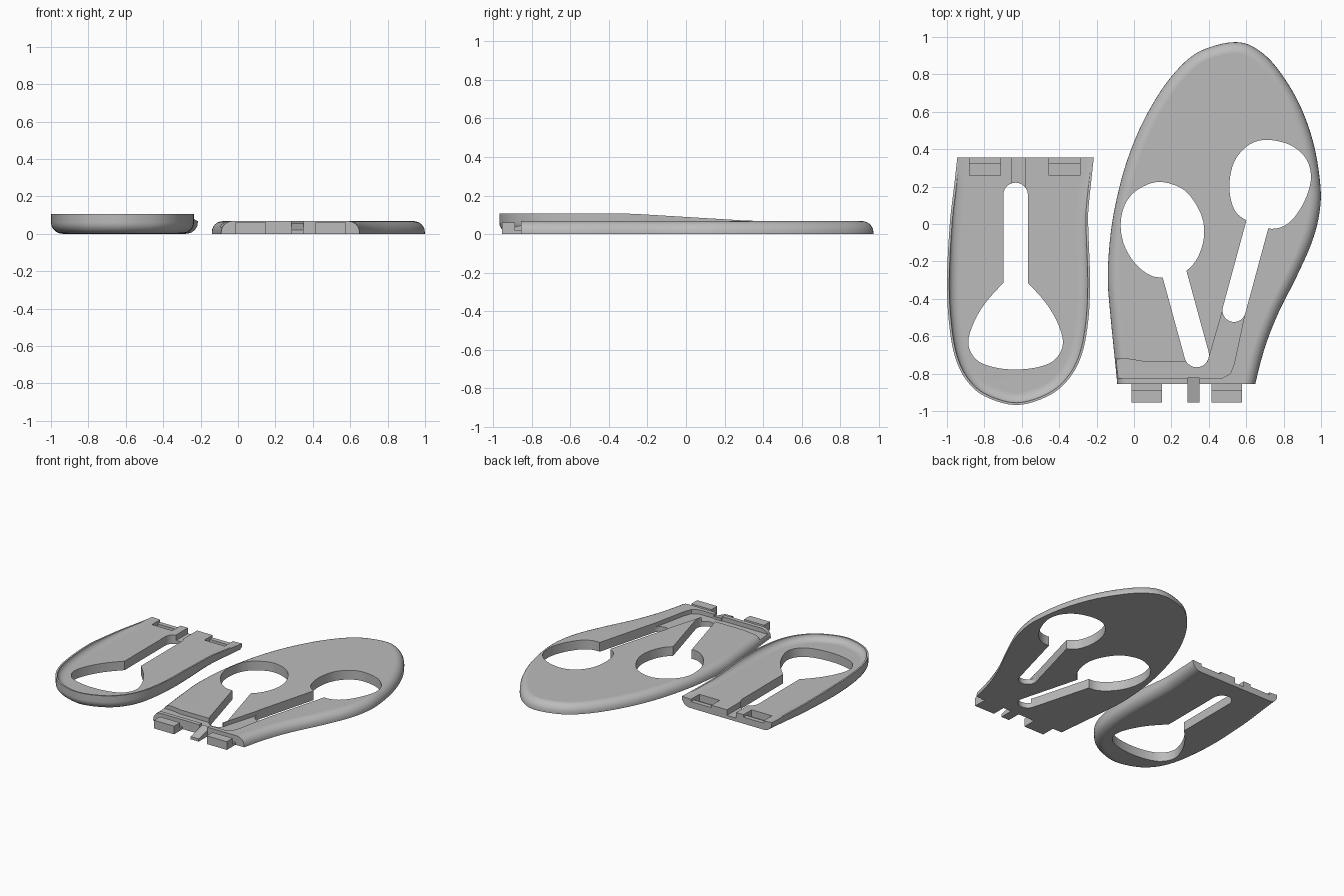
import bpy, bmesh
from math import sin, cos, pi, atan2
from mathutils import Vector

if "Cube" in bpy.data.objects:
    bpy.data.objects.remove(bpy.data.objects["Cube"], do_unlink=True)

grey = bpy.data.materials.new("plain grey")
grey.use_nodes = True
colour = (0.5, 0.5, 0.5, 1)
grey.diffuse_color = colour
grey.node_tree.nodes["Principled BSDF"].inputs["Base Color"].default_value = colour


def spline(points, closed=False, steps=5):
    """Smooth curve through the given points."""
    pts = [Vector(p) for p in points]
    n = len(pts)
    pick = (lambda i: pts[i % n]) if closed else (lambda i: pts[max(0, min(n - 1, i))])
    out = []
    for i in range(n if closed else n - 1):
        a, b, c, d = (pick(i + k) for k in (-1, 0, 1, 2))
        for s in range(steps):
            t = s / steps
            out.append(0.5 * (2 * b + (c - a) * t + (2 * a - 5 * b + 4 * c - d) * t * t
                              + (3 * b - a - 3 * c + d) * t ** 3))
    return out if closed else out + [pts[-1]]


def capsule(start, end, r, steps=12):
    """Outline of a slot with round ends."""
    a, b = Vector(start), Vector(end)
    ang = atan2(b.y - a.y, b.x - a.x)
    out = []
    for centre, first in ((b, ang - pi / 2), (a, ang + pi / 2)):
        for i in range(steps + 1):
            f = first + pi * i / steps
            out.append(centre + r * Vector((cos(f), sin(f))))
    return out


def box_outline(x0, x1, y0, y1):
    return [(x0, y0), (x1, y0), (x1, y1), (x0, y1)]


def loft(name, outline, profile):
    """Stack inset copies of an outline; profile holds (inset, height rule)."""
    pts = [Vector(p) for p in outline]
    n = len(pts)
    if sum(pts[i - 1].cross(pts[i]) for i in range(n)) < 0:
        pts.reverse()
    inward = []
    for i in range(n):
        t = (pts[(i + 1) % n] - pts[i]).normalized() + (pts[i] - pts[i - 1]).normalized()
        inward.append(Vector((-t.y, t.x)).normalized())
    bm = bmesh.new()
    rings = []
    for inset, height in profile:
        ring = []
        for p, d in zip(pts, inward):
            q = p + d * inset
            ring.append(bm.verts.new((q.x, q.y, height(p.y) if callable(height) else height)))
        rings.append(ring)
    for low, high in zip(rings, rings[1:]):
        for i in range(n):
            j = (i + 1) % n
            bm.faces.new((low[i], low[j], high[j], high[i]))
    bm.faces.new(rings[0][::-1])
    bm.faces.new(rings[-1])
    bmesh.ops.recalc_face_normals(bm, faces=bm.faces)
    mesh = bpy.data.meshes.new(name)
    bm.to_mesh(mesh)
    bm.free()
    mesh.materials.append(grey)
    obj = bpy.data.objects.new(name, mesh)
    bpy.context.collection.objects.link(obj)
    return obj


def prism(name, outline, z0, z1):
    return loft(name, outline, [(0, z0), (0, z1)])


def cut(obj, outline, z0=-0.1, z1=0.3):
    tool = prism("cutter", outline, z0, z1)
    tool.hide_render = True
    mod = obj.modifiers.new("cut", 'BOOLEAN')
    mod.operation, mod.solver, mod.object = 'DIFFERENCE', 'EXACT', tool
    bpy.context.view_layer.objects.active = obj
    bpy.ops.object.modifier_apply(modifier=mod.name)
    bpy.data.objects.remove(tool, do_unlink=True)


def finish(obj):
    bpy.ops.object.select_all(action='DESELECT')
    obj.select_set(True)
    bpy.context.view_layer.objects.active = obj
    bpy.ops.object.shade_smooth_by_angle(angle=0.6)
    mod = obj.modifiers.new("even shading", 'WEIGHTED_NORMAL')
    mod.keep_sharp = True


quarter = [i / 6 * pi / 2 for i in range(7)]

# Front sole plate: flat underneath, rounded upper edge, straight joint end
sole_edge = spline([
    (-0.07, -1.1), (-0.09, -0.85), (-0.125, -0.5), (-0.14, -0.3), (-0.13, -0.1),
    (-0.1, 0.1), (-0.04, 0.33), (0.05, 0.55), (0.17, 0.75), (0.3, 0.89),
    (0.42, 0.95), (0.55, 0.972), (0.65, 0.94), (0.76, 0.84), (0.88, 0.65),
    (0.96, 0.43), (0.997, 0.2), (0.99, 0.05), (0.95, -0.1), (0.87, -0.28),
    (0.77, -0.48), (0.7, -0.66), (0.65, -0.85), (0.6, -1.1)])
top = 0.068
sole = loft("front_sole", sole_edge,
            [(0, 0)] + [(0.06 * (1 - cos(a)), 0.01 + (top - 0.01) * sin(a)) for a in quarter])
cut(sole, box_outline(-1, 2, -2, -0.855))

# Round openings with their slanted slots
left_hole = [(0.14, 0.225), (0.27, 0.18), (0.355, 0.06), (0.375, -0.06), (0.34, -0.18),
             (0.27, -0.255), (0.15, -0.285), (0.07, -0.265), (-0.01, -0.19),
             (-0.06, -0.09), (-0.07, 0.02), (-0.04, 0.12), (0.03, 0.19)]
right_hole = [(0.71, 0.45), (0.84, 0.42), (0.925, 0.34), (0.945, 0.23), (0.9, 0.1),
              (0.82, 0), (0.72, -0.025), (0.6, 0.02), (0.535, 0.08),
              (0.51, 0.2), (0.535, 0.33), (0.61, 0.42)]
cut(sole, spline(left_hole, closed=True))
cut(sole, spline(right_hole, closed=True))
cut(sole, capsule((0.19, -0.17), (0.335, -0.7), 0.066))
cut(sole, capsule((0.66, 0), (0.535, -0.462), 0.062))

# Shallow strap channel running along the joint
cut(sole, [(0.597, -0.46), (0.535, -0.75), (0.515, -0.8), (0.47, -0.825), (-0.3, -0.825),
           (-0.3, -0.72), (-0.03, -0.722), (0.05, -0.735), (0.395, -0.735), (0.475, -0.46)], 0.037)
cut(sole, box_outline(0.285, 0.35, -0.9, -0.825), 0.02)
finish(sole)

# Hooked joint tabs
for side, x in (("right", -0.013), ("left", 0.415)):
    prism(side + "_tab_arm", box_outline(x, x + 0.163, -0.9, -0.84), 0, 0.018)
    prism(side + "_tab_hook", box_outline(x, x + 0.163, -0.955, -0.887), 0, 0.06)

# Sloping centre tongue
prism("centre_tongue", box_outline(0.285, 0.35, -0.955, -0.82), 0,
      lambda y: 0.02 if y < -0.9 else 0.055)

# Heel cup: rounded underside, rim that tapers down toward the joint
heel_edge = spline([
    (-0.92, 0.6), (-0.945, 0.355), (-0.962, 0.2), (-0.985, 0), (-1, -0.3), (-0.99, -0.52),
    (-0.96, -0.7), (-0.9, -0.83), (-0.8, -0.92), (-0.63, -0.968), (-0.46, -0.92),
    (-0.35, -0.83), (-0.28, -0.7), (-0.245, -0.52), (-0.235, -0.3), (-0.245, 0),
    (-0.24, 0.12), (-0.215, 0.355), (-0.19, 0.6)])
floor = 0.066


def rim(y):
    return 0.106 - 0.037 * max(0, min(1, (y + 0.28) / 0.61))


def fillet(a):
    return lambda y: floor + (rim(y) - floor) * (1 - sin(a))


heel = loft("heel_cup", heel_edge,
            [(0.065 * (1 - sin(a)), 0.06 * (1 - cos(a))) for a in quarter]
            + [(0, rim)]
            + [(0.012 + 0.055 * (1 - cos(a)), fillet(a)) for a in quarter])
cut(heel, box_outline(-2, 1, 0.355, 1))

# Bottle-shaped opening with a straight slot
middle = -0.633
half = [(0.066, -0.315), (0.16, -0.42), (0.225, -0.53), (0.253, -0.64), (0.21, -0.725),
        (0.12, -0.765), (0, -0.778)]
bulb = spline([(middle + x, y) for x, y in half]
              + [(middle - x, y) for x, y in reversed(half[:-1])])
cut(heel, bulb)
cut(heel, capsule((middle, 0.155), (middle, -0.4), 0.066))

# Joint sockets and centre groove
for x in (-0.88, -0.455):
    cut(heel, box_outline(x, x + 0.165, 0.26, 0.322), 0.015)
    cut(heel, box_outline(x, x + 0.165, 0.31, 0.4), 0.048)
cut(heel, box_outline(middle - 0.022, middle + 0.052, 0.15, 0.4), 0.025)
finish(heel)
